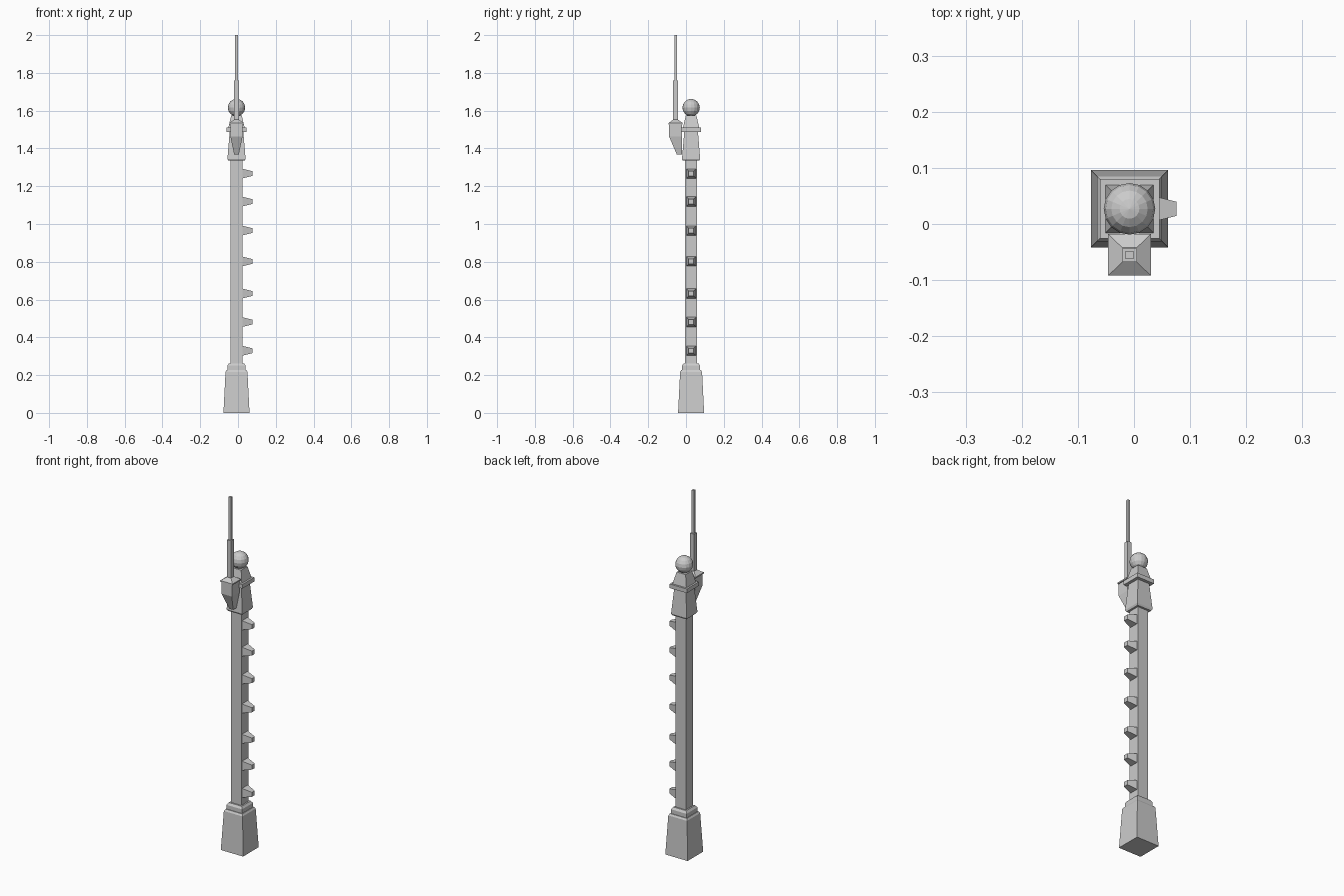
import bpy, bmesh
from mathutils import Matrix

if "Cube" in bpy.data.objects:
    bpy.data.objects.remove(bpy.data.objects["Cube"])

CX, CY = -0.008, 0.027   # pole axis
AY = -0.055              # antenna axis


def loft(name, rings):
    """Closed solid through rectangular rings: (z, cx, cy, half_x, half_y)."""
    bm = bmesh.new()
    loops = [[bm.verts.new((cx + sx * hx, cy + sy * hy, z))
              for sx, sy in ((-1, -1), (1, -1), (1, 1), (-1, 1))]
             for z, cx, cy, hx, hy in rings]
    bm.faces.new(loops[0][::-1])
    bm.faces.new(loops[-1])
    for a, b in zip(loops, loops[1:]):
        for i in range(4):
            j = (i + 1) % 4
            bm.faces.new((a[i], a[j], b[j], b[i]))
    me = bpy.data.meshes.new(name)
    bm.to_mesh(me)
    bm.free()
    ob = bpy.data.objects.new(name, me)
    bpy.context.collection.objects.link(ob)
    return ob


def square(name, profile, cx=CX, cy=CY):
    return loft(name, [(z, cx, cy, h, h) for z, h in profile])


# Tapered foot with stepped collar
square("foot", [(0, 0.069), (0.217, 0.058), (0.227, 0.052)])
square("collar", [(0.22, 0.048), (0.25, 0.048), (0.262, 0.040)])

# Square pole
square("pole", [(0.2, 0.032), (1.36, 0.032)])

# Flared head, band and tapered cap
square("head", [(1.335, 0.043), (1.345, 0.048), (1.49, 0.036), (1.51, 0.043), (1.575, 0.028)])
square("head_band", [(1.488, 0.053), (1.511, 0.053)])

# Ball on top
bpy.ops.mesh.primitive_uv_sphere_add(segments=16, ring_count=8, radius=0.046,
                                     location=(CX, CY, 1.616))
bpy.context.object.name = "ball"

# Antenna housing, tapering down toward the head
loft("antenna_housing", [
    (1.367, CX, -0.034, 0.012, 0.014),
    (1.462, CX, AY, 0.032, 0.034),
    (1.53, CX, AY, 0.032, 0.034)])
loft("housing_cap", [
    (1.528, CX, AY, 0.038, 0.037),
    (1.535, CX, AY, 0.038, 0.037),
    (1.552, CX, AY, 0.013, 0.013)])
square("antenna_lower", [(1.54, 0.0125), (1.76, 0.0125)], CX, AY)
square("antenna_upper", [(1.75, 0.007), (2.0, 0.007)], CX, AY)

# Climbing pegs on the right side
for i, z in enumerate((0.329, 0.481, 0.632, 0.802, 0.965, 1.119, 1.267)):
    peg = square(f"peg_{i + 1}", [(0.018, 0.027), (0.076, 0.0125)], 0, 0)
    peg.data.transform(Matrix.Translation((0, CY, z)) @ Matrix.Rotation(1.5707963, 4, 'Y'))
